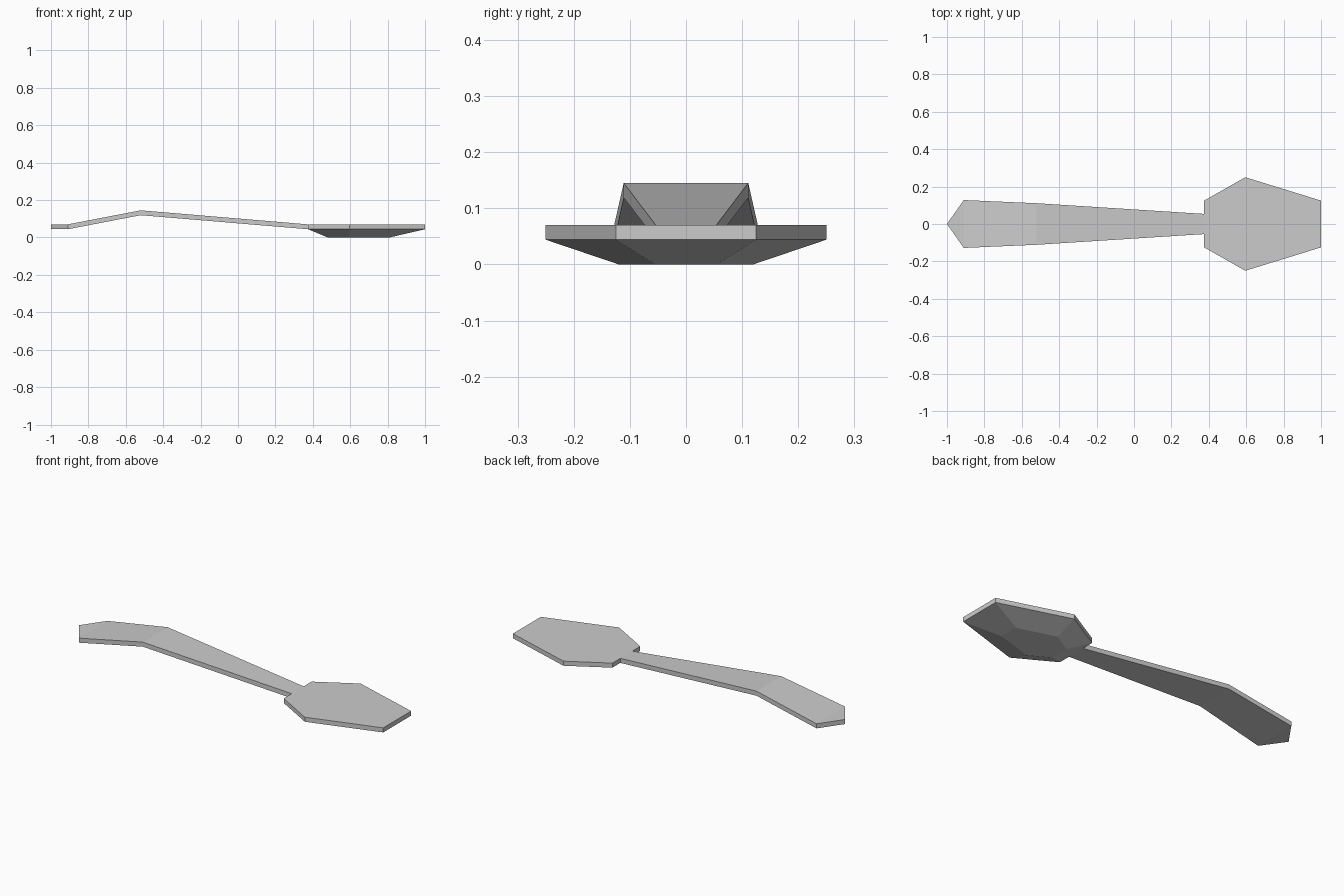
import bpy, bmesh

if "Cube" in bpy.data.objects:
    bpy.data.objects.remove(bpy.data.objects["Cube"])


def loft(name, rings):
    """Closed solid through rings of equal point count, capped at both ends."""
    bm = bmesh.new()
    loops = [[bm.verts.new(p) for p in ring] for ring in rings]
    n = len(loops[0])
    for a, b in zip(loops, loops[1:]):
        for i in range(n):
            j = (i + 1) % n
            bm.faces.new((a[i], a[j], b[j], b[i]))
    bm.faces.new(loops[0])
    bm.faces.new(loops[-1])
    # Collapses the zero-width handle tip to a single edge
    bmesh.ops.remove_doubles(bm, verts=bm.verts, dist=1e-5)
    bmesh.ops.recalc_face_normals(bm, faces=bm.faces)
    mesh = bpy.data.meshes.new(name)
    bm.to_mesh(mesh)
    bm.free()
    obj = bpy.data.objects.new(name, mesh)
    bpy.context.collection.objects.link(obj)
    return obj


def hexagon(z, stations):
    """Outline mirrored across y from (x, half width) stations."""
    near = [(x, -w, z) for x, w in stations]
    far = [(x, w, z) for x, w in reversed(stations)]
    return near + far


# Bowl: flat-topped rim over a tapered base
rim = [(0.375, 0.125), (0.595, 0.25), (1.0, 0.125)]
base = [(0.48, 0.055), (0.595, 0.12), (0.81, 0.055)]
loft("bowl", [hexagon(0.0, base), hexagon(0.044, rim), hexagon(0.07, rim)])

# Handle: flat bar, bent upward and widening towards a pointed end
THICK = 0.026
handle = [(0.375, 0.054, 0.07), (-0.52, 0.111, 0.145),
          (-0.91, 0.128, 0.07), (-1.0, 0.0, 0.07)]
loft("handle", [[(x, -w, z), (x, w, z), (x, w, z - THICK), (x, -w, z - THICK)]
                for x, w, z in handle])
